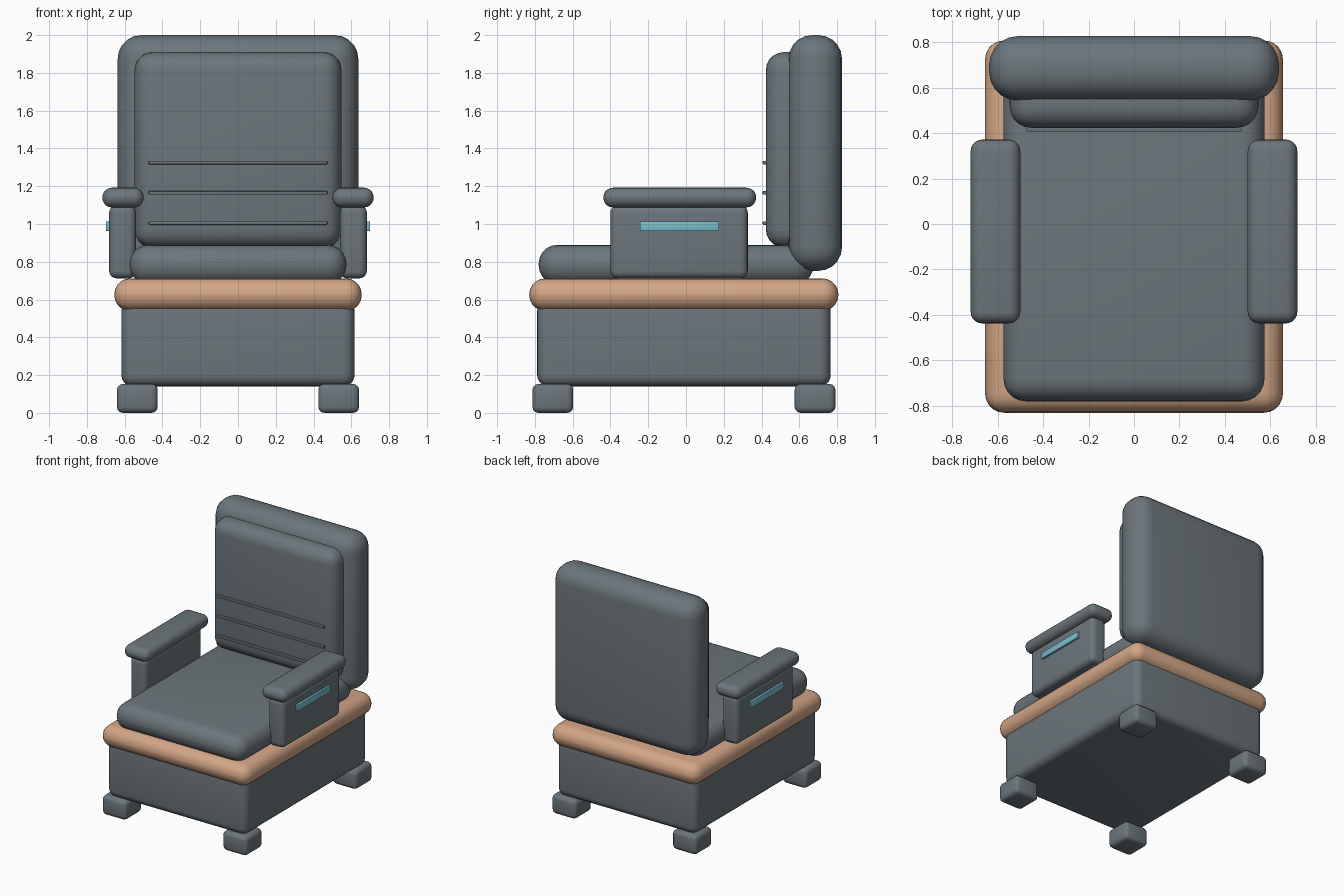
import bpy
import math

if "Cube" in bpy.data.objects:
    bpy.data.objects.remove(bpy.data.objects["Cube"], do_unlink=True)


def material(name, rgb):
    mat = bpy.data.materials.new(name)
    mat.use_nodes = True
    color = (*rgb, 1.0)
    mat.diffuse_color = color
    bsdf = mat.node_tree.nodes["Principled BSDF"]
    bsdf.inputs["Base Color"].default_value = color
    bsdf.inputs["Roughness"].default_value = 0.7
    return mat


GREY = material("slate grey", (0.15, 0.18, 0.2))
TAN = material("warm tan", (0.65, 0.38, 0.24))
TEAL = material("light teal", (0.19, 0.52, 0.61))


def box(name, xs, ys, zs, radius, mat, segments=5):
    """Rounded box spanning the given x, y and z ranges."""
    spans = (xs, ys, zs)
    bpy.ops.mesh.primitive_cube_add(size=1, location=[sum(s) / 2 for s in spans])
    obj = bpy.context.object
    obj.name = name
    obj.scale = [s[1] - s[0] for s in spans]
    bpy.ops.object.transform_apply(location=False, rotation=False, scale=True)
    obj.data.materials.append(mat)
    bevel = obj.modifiers.new("rounding", "BEVEL")
    bevel.width = radius
    bevel.segments = segments
    bpy.ops.object.modifier_apply(modifier=bevel.name)
    bpy.ops.object.shade_smooth_by_angle(angle=math.radians(35))
    return obj


def pair(name, xs, ys, zs, radius, mat, segments=5):
    """The same box on the left (+x) and mirrored to the right."""
    box("left_" + name, xs, ys, zs, radius, mat, segments)
    box("right_" + name, (-xs[1], -xs[0]), ys, zs, radius, mat, segments)


# Base, trim and seat
box("base", (-0.617, 0.617), (-0.788, 0.766), (0.14, 0.6), 0.06, GREY)
box("base_trim", (-0.655, 0.655), (-0.83, 0.807), (0.54, 0.712), 0.084, TAN)
box("seat_cushion", (-0.574, 0.574), (-0.78, 0.675), (0.68, 0.89), 0.1, GREY)

# Backrest with its padded front and stitched seams
box("backrest", (-0.637, 0.637), (0.543, 0.826), (0.752, 2.0), 0.125, GREY)
box("back_cushion", (-0.547, 0.547), (0.423, 0.68), (0.875, 1.91), 0.095, GREY)
for i in range(3):
    z = 1.005 + 0.16 * i
    box(f"back_seam_{i + 1}", (-0.473, 0.473), (0.406, 0.43),
        (z - 0.009, z + 0.009), 0.004, GREY, 2)

# Arms with a coloured strip on each outer side
pair("arm_panel", (0.54, 0.682), (-0.4, 0.327), (0.712, 1.1), 0.04, GREY)
pair("armrest", (0.5, 0.718), (-0.437, 0.371), (1.088, 1.192), 0.05, GREY)
pair("arm_strip", (0.675, 0.699), (-0.244, 0.175), (0.962, 1.014), 0.004, TEAL, 2)

# Feet
for end, ys in (("front", (-0.813, -0.597)), ("rear", (0.575, 0.791))):
    pair(end + "_foot", (0.425, 0.641), ys, (0.0, 0.154), 0.032, GREY, 3)
